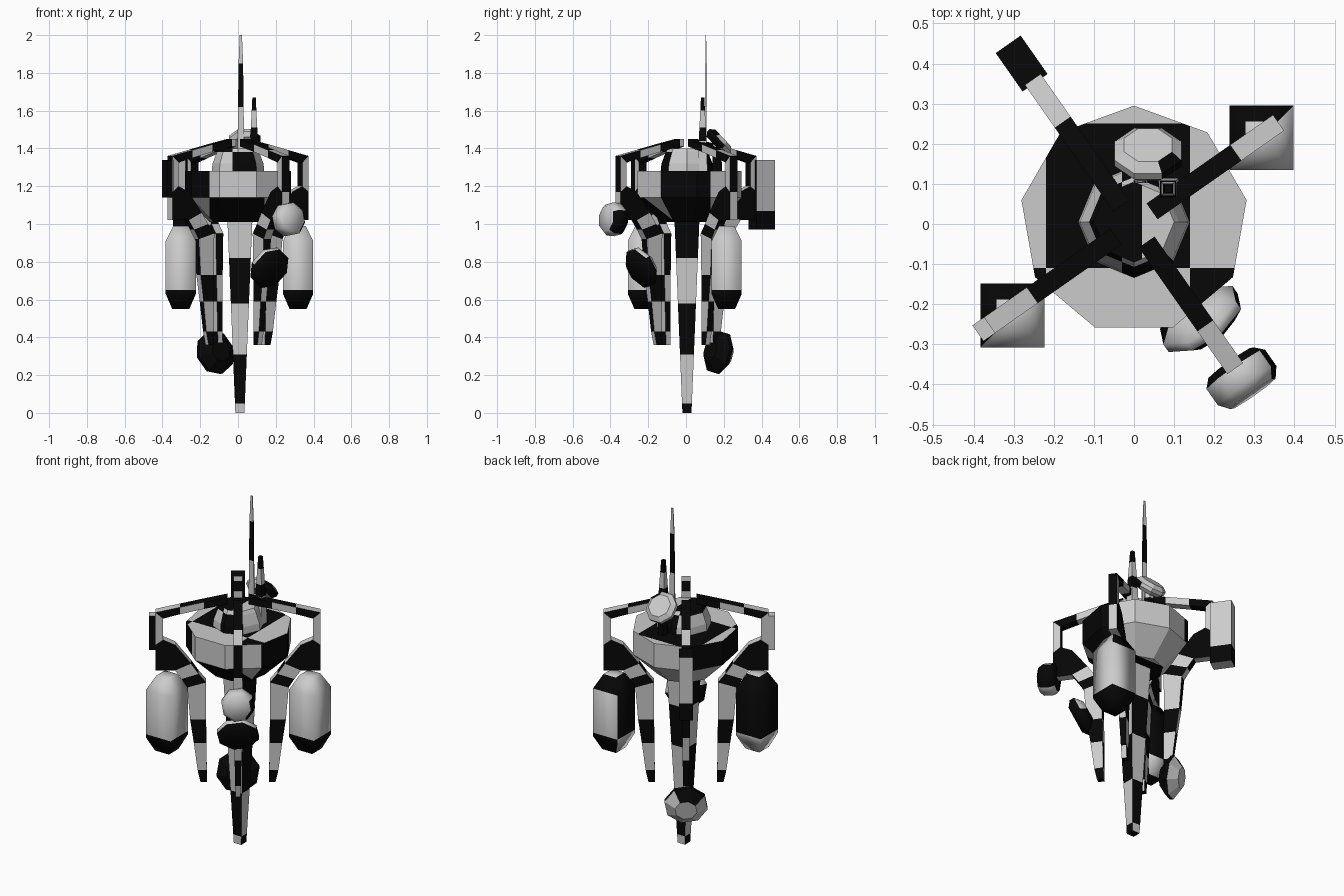
import bpy, bmesh, math
from mathutils import Vector

if "Cube" in bpy.data.objects:
    bpy.data.objects.remove(bpy.data.objects["Cube"])

# ---------- materials ----------
def mat(name, v):
    m = bpy.data.materials.new(name)
    m.diffuse_color = (v, v, v, 1)
    m.use_nodes = True
    m.node_tree.nodes["Principled BSDF"].inputs["Base Color"].default_value = m.diffuse_color
    return m
LIGHT, BLACK = mat("light_grey", 0.6), mat("black", 0.002)

# ---------- helpers ----------
def finish(name, bm, rule, cuts=(), smooth=False):
    """cuts: (axis, value) planes; rule(centre, normal) -> True for black."""
    bmesh.ops.recalc_face_normals(bm, faces=bm.faces[:])
    for ax, v in cuts:
        co, no = Vector((0, 0, 0)), Vector((0, 0, 0))
        co[ax], no[ax] = v, 1
        bmesh.ops.bisect_plane(bm, geom=bm.verts[:] + bm.edges[:] + bm.faces[:],
                               plane_co=co, plane_no=no)
    for f in bm.faces:
        f.normal_update()
        f.material_index = 1 if rule(f.calc_center_median(), f.normal) else 0
        f.smooth = smooth
    me = bpy.data.meshes.new(name)
    bm.to_mesh(me)
    bm.free()
    me.materials.append(LIGHT)
    me.materials.append(BLACK)
    ob = bpy.data.objects.new(name, me)
    bpy.context.collection.objects.link(ob)
    return ob

def loft(rings):
    bm = bmesh.new()
    vs = [[bm.verts.new(p) for p in r] for r in rings]
    n = len(vs[0])
    for a, b in zip(vs, vs[1:]):
        for i in range(n):
            bm.faces.new((a[i], a[(i + 1) % n], b[(i + 1) % n], b[i]))
    bm.faces.new(vs[0][::-1])
    bm.faces.new(vs[-1])
    return bm

def turned(profile, n, start, loc, axis=(0, 0, 1)):
    """n-sided solid; profile = (radius, distance along axis)."""
    ax = Vector(axis).normalized()
    q = Vector((0, 0, 1)).rotation_difference(ax)
    rings = []
    for r, t in profile:
        rings.append([Vector(loc) + q @ Vector((
            r * math.cos(start + 2 * math.pi * i / n),
            r * math.sin(start + 2 * math.pi * i / n), t)) for i in range(n)])
    return loft(rings)

def spoke(k):
    a = math.radians(35 + 90 * k)
    return Vector((math.cos(a), math.sin(a), 0)), Vector((-math.sin(a), math.cos(a), 0))

UP = Vector((0, 0, 1))
HALF = math.pi / 2
W = math.sqrt(2)

# ---------- bowl-shaped hull ----------
def hull_rule(c, n):
    if n.z > 0.9:
        return (math.floor((c.x + .22) / .36) + math.floor((c.y + .11) / .36)) % 2 == 0
    if n.y < 0 and abs(n.y) > abs(n.x):
        return c.x < -.15 if c.z > 1.14 else -.15 < c.x < .14
    if c.x > 0:
        return c.y < .13
    if c.y < 0:
        return c.z > 1.14
    return c.z > 1.14 and c.x < -.15
finish("hull_bowl", turned([(.15, 1.01), (.285, 1.14), (.285, 1.28)], 9, HALF, (0, .01, 0)),
       hull_rule, [(0, -.22), (0, -.15), (0, .14), (1, -.11), (1, .13), (1, .25)])

# ---------- cabin on top ----------
def cabin_rule(c, n):
    if n.z > .9:
        return c.x < .02
    if n.x > .8:
        return False
    return (-.03 < c.x < .11) == (c.z < 1.38)
finish("top_cabin", turned([(.14, 1.27), (.135, 1.32), (.112, 1.38), (.10, 1.40)],
                           8, 0, (0, 0.005, 0)),
       cabin_rule, [(0, -.03), (0, .02), (0, .11)])

# ---------- central spike ----------
def spike_rule(c, n):
    band = sum(c.z > z for z in (.05, .31, .58, .82))
    side = 0 if abs(n.y) > abs(n.x) else 1
    return (band + side) % 2 == 1
finish("central_spike", turned([(.024 * W, 0), (.066 * W, 1.02)], 4, math.pi / 4, (.01, .005, 0)),
       spike_rule, [(2, z) for z in (.05, .31, .58, .82)])

# ---------- four arms with legs ----------
# stations: (outer radius, outer z, inner radius, inner z, half thickness)
ARM = [(.055, 1.45, .055, 1.41, .024), (.18, 1.422, .18, 1.382, .024),
       (.31, 1.391, .31, 1.35, .024), (.44, 1.36, .40, 1.325, .024),
       (.44, 1.17, .40, 1.20, .024), (.44, 1.02, .335, 1.17, .024),
       (.335, 1.02, .25, 1.06, .024), (.30, .97, .21, 1.0, .024), (.27, .92, .17, .95, .024),
       (.255, .73, .17, .73, .02), (.235, .59, .168, .59, .018),
       (.215, .43, .166, .43, .015), (.20, .36, .165, .36, .014)]
def arm_rule(d):
    def rule(c, n):
        r = c.dot(d)
        if c.z > 1.33 and n.z > .5:
            return r < .31
        if c.z > 1.335:
            b = r < .18 or r > .31
        elif c.z > 1.17:
            b = False
        elif c.z > .94:
            b = not .98 < c.z < 1.03
        else:
            b = .59 < c.z < .73 or c.z < .43
        return b if abs(n.dot(d)) < .5 else not b
    return rule
for k in range(4):
    d, s = spoke(k)
    rings = []
    for ro, zo, ri, zi, h in ARM:
        o, i = d * ro + UP * zo, d * ri + UP * zi
        rings.append([o + s * h, o - s * h, i - s * h, i + s * h])
    finish("arm_%d" % (k + 1), loft(rings), arm_rule(d))

# ---------- square tanks hanging from two arms ----------
for name, x, y in (("right_tank", .318, .215), ("left_tank", -.303, -.228)):
    def tank_rule(c, n, x=x):
        b = n.x < -.5 or (n.y > .5 and (x < 0 or c.z > .92))
        return (not b) if c.z < .65 else b
    finish(name, turned([(.045 * W, .55), (.08 * W, .63), (.08 * W, .91), (.04 * W, .99)],
                        4, math.pi / 4, (x, y, 0)), tank_rule, [(2, .65)], smooth=True)

# ---------- boxes on the outer ends of two arms ----------
def radial_box(name, k, r0, r1, half, z0, z1, rule, cuts):
    d, s = spoke(k)
    ring = [d * r0 - s * half, d * r1 - s * half, d * r1 + s * half, d * r0 + s * half]
    finish(name, loft([[p + UP * z for p in ring] for z in (z0, z1)]), rule, cuts)
radial_box("rear_equipment_box", 1, .43, .547, .038, .97, 1.34,
           lambda c, n: n.z > .9 or (c.z < 1.07 and n.z > -.5) or n.dot(spoke(1)[0]) < -.5,
           [(2, 1.07)])
radial_box("left_equipment_plate", 2, .43, .475, .024, 1.14, 1.34,
           lambda c, n: n.y < .3 and n.z < .9, [])

# ---------- sensor pods ----------
def pitched(k, deg):
    a = math.radians(deg)
    return spoke(k)[0] * math.cos(a) + UP * math.sin(a)
E = math.pi / 8
d3, d1 = spoke(3)[0], spoke(1)[0]
below = Vector((.76, .52, -.4))
finish("front_upper_sensor", turned([(.07, -.05), (.09, -.03), (.09, .02), (.07, .045)], 8, E,
                                    d3 * .472 + UP * 1.025, pitched(3, 5)),
       lambda c, n: n.dot(d3) < -.7 or n.dot(below) > .6, smooth=True)
finish("front_lower_sensor", turned([(.07, -.045), (.115, -.01), (.115, .015), (.08, .04)], 8, E,
                                    d3 * .287 + UP * .77, pitched(3, -25)),
       lambda c, n: n.z < .25, smooth=True)
finish("rear_lower_sensor", turned([(.06, -.055), (.118, -.01), (.118, .01), (.06, .055)], 8, E,
                                   d1 * .21 + UP * .32, pitched(1, -12)),
       lambda c, n: n.dot(d1) < .3 or n.z > .3)
finish("top_dish", turned([(.07, -.03), (.09, -.01), (.09, .01), (.065, .03)], 8, E,
                          (.035, .175, 1.435), (0, .75, .7)),
       lambda c, n: n.x > .3 and c.y < .18)
# dish post
finish("dish_post", turned([(.03, 1.27), (.025, 1.42)], 6, 0, (.035, .165, 0)),
       lambda c, n: c.z < 1.36, [(2, 1.36)])

# ---------- antennas ----------
def blade(name, x, y, stations, blacks, cuts):
    rings = [[Vector((x + sx * w, y + sy * t, z))
              for sx, sy in ((-1, -1), (1, -1), (1, 1), (-1, 1))] for w, t, z in stations]
    finish(name, loft(rings), lambda c, n: any(a < c.z < b for a, b in blacks),
           [(2, z) for z in cuts])
blade("tall_antenna", .015, .105, [(.018, .003, 1.36), (.012, .003, 1.85), (.006, .002, 2.0)],
      [(1.62, 1.85)], [1.62])
blade("short_antenna", .085, .088, [(.026, .026, 1.27), (.02, .02, 1.45), (.009, .009, 1.67)],
      [(1.44, 1.51), (1.6, 1.7)], [1.44, 1.51, 1.6])
